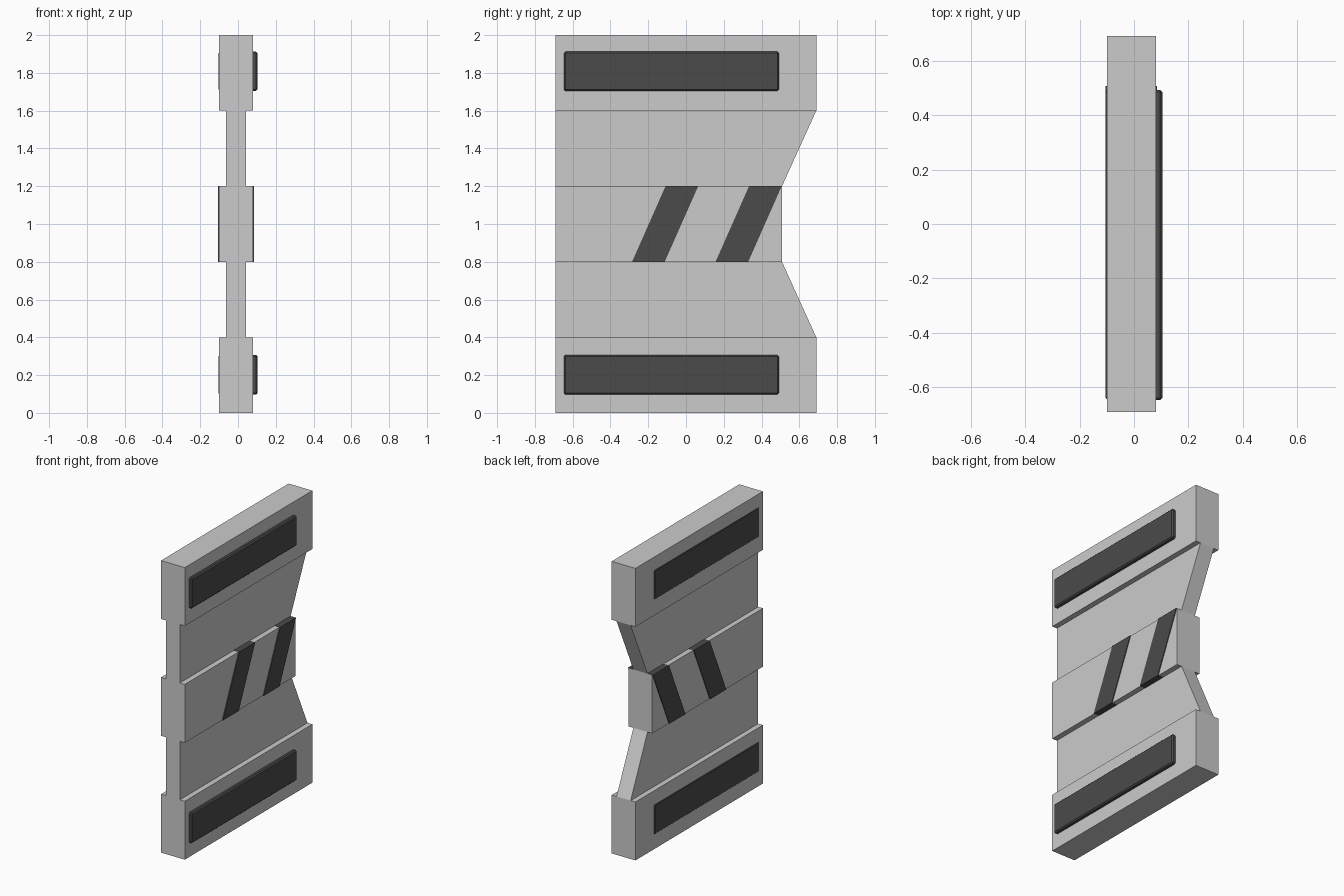
import bpy, bmesh

if "Cube" in bpy.data.objects:
    bpy.data.objects.remove(bpy.data.objects["Cube"])

DARK = bpy.data.materials.new("dark_grey")
DARK.diffuse_color = (0.07, 0.07, 0.07, 1)
DARK.use_nodes = True
DARK.node_tree.nodes["Principled BSDF"].inputs["Base Color"].default_value = DARK.diffuse_color


def make_object(name, bm, mat=None):
    bmesh.ops.recalc_face_normals(bm, faces=bm.faces[:])
    mesh = bpy.data.meshes.new(name)
    bm.to_mesh(mesh)
    bm.free()
    obj = bpy.data.objects.new(name, mesh)
    bpy.context.collection.objects.link(obj)
    if mat:
        mesh.materials.append(mat)
    return obj


def prism(name, outline, x0, x1, mat, bevel=0):
    """Extrude a (y, z) outline along x."""
    bm = bmesh.new()
    face = bm.faces.new([bm.verts.new((x0, y, z)) for y, z in outline])
    ext = bmesh.ops.extrude_face_region(bm, geom=[face])
    for v in ext["geom"]:
        if isinstance(v, bmesh.types.BMVert):
            v.co.x = x1
    if bevel:
        bmesh.ops.bevel(bm, geom=bm.edges[:], offset=bevel, segments=1,
                        affect='EDGES')
    return make_object(name, bm, mat)


# Panel body: rows of (height, x range, rear edge), stepped thick and thin
THICK, THIN = (-0.10, 0.08), (-0.064, 0.043)
WIDE, NARROW, FRONT = 0.69, 0.508, -0.69
rows = [(0, THICK, WIDE), (0.4, THICK, WIDE),
        (0.4, THIN, WIDE), (0.8, THIN, NARROW),
        (0.8, THICK, NARROW), (1.2, THICK, NARROW),
        (1.2, THIN, NARROW), (1.6, THIN, WIDE),
        (1.6, THICK, WIDE), (2.0, THICK, WIDE)]
bm = bmesh.new()
fl, fr, bl, br = [[bm.verts.new((xs[side], FRONT if front else rear, z))
                   for z, xs, rear in rows]
                  for front in (True, False) for side in (0, 1)]
# Broad sides and step ledges
for i in range(len(rows) - 1):
    for a, b in ((fl, bl), (fr, br)):
        bm.faces.new((a[i], a[i + 1], b[i + 1], b[i]))
# Front and rear edges, one face per band
for a, b in ((0, 2), (2, 3), (3, 6), (6, 7), (7, 9)):
    for l, r in ((fl, fr), (bl, br)):
        bm.faces.new(l[a:b + 1] + r[a:b + 1][::-1])
# Bottom and top
for i in (0, -1):
    bm.faces.new((fl[i], fr[i], br[i], bl[i]))
make_object("panel_body", bm)

# Long dark strips passing through the panel
for name, z0, z1 in (("lower_strip", 0.098, 0.306), ("upper_strip", 1.705, 1.912)):
    prism(name, [(-0.647, z0), (0.492, z0), (0.492, z1), (-0.647, z1)],
          -0.104, 0.104, DARK, bevel=0.008)

# Slanted stripes across the middle band
for name, y in (("front_stripe", -0.286), ("rear_stripe", 0.156)):
    prism(name, [(y, 0.799), (y + 0.173, 0.799),
                 (y + 0.351, 1.201), (y + 0.178, 1.201)], -0.105, 0.085, DARK)
